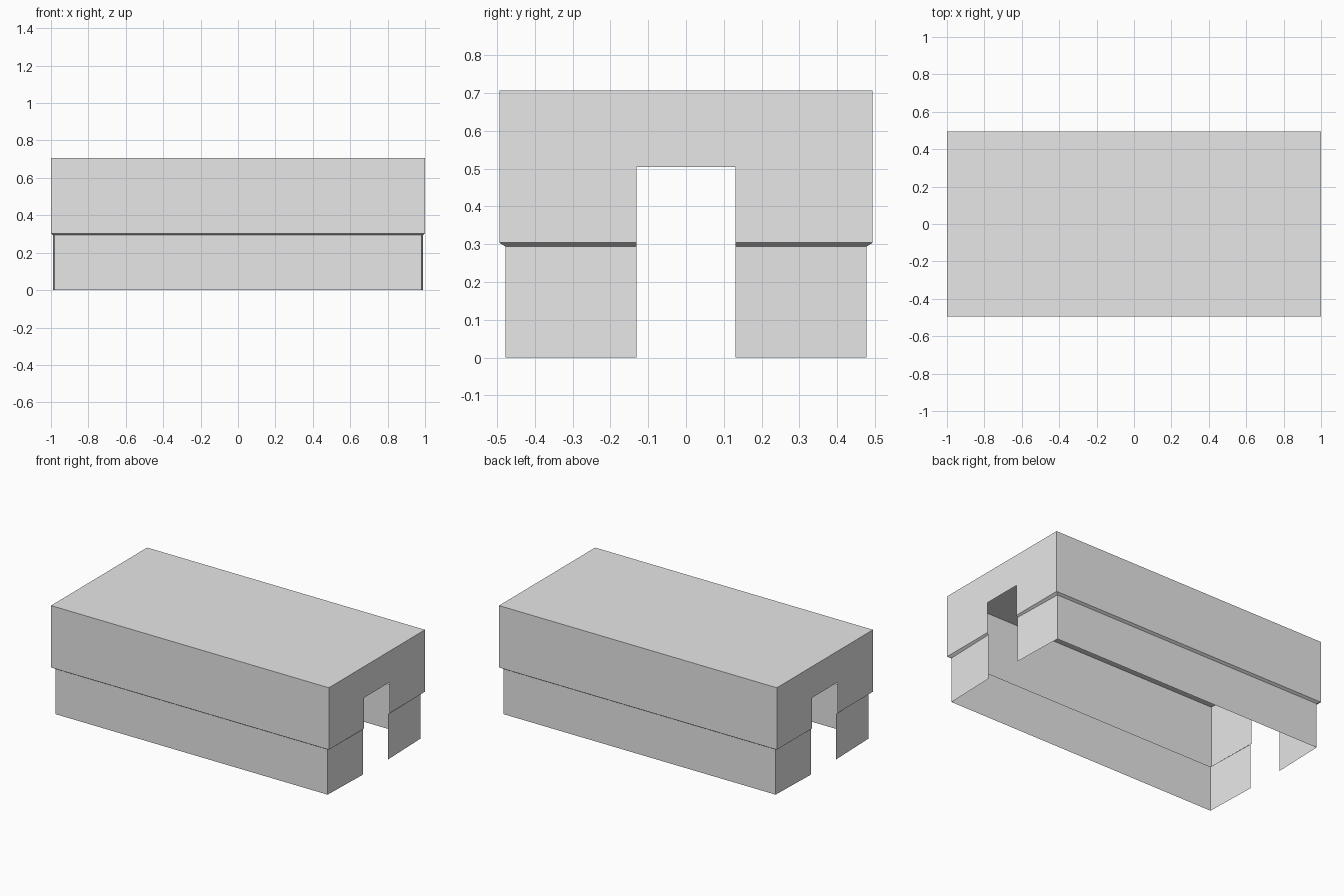
import bpy
import bmesh

cube = bpy.data.objects.get("Cube")
if cube:
    bpy.data.objects.remove(cube, do_unlink=True)

SLOT = 0.131       # half width of the end openings
SLOT_TOP = 0.504
LEDGE_LOW, LEDGE_HIGH = 0.294, 0.304
TOP = 0.707

grey = bpy.data.materials.new("light_grey")
grey.use_nodes = True
grey.diffuse_color = (0.8, 0.8, 0.8, 1)
grey.node_tree.nodes["Principled BSDF"].inputs["Base Color"].default_value = grey.diffuse_color


def make_object(name, quads):
    """Build an open sheet from a list of outward-facing quads."""
    bm = bmesh.new()
    for quad in quads:
        bm.faces.new([bm.verts.new(p) for p in quad])
    bmesh.ops.remove_doubles(bm, verts=bm.verts, dist=0.0001)
    mesh = bpy.data.meshes.new(name)
    bm.to_mesh(mesh)
    bm.free()
    mesh.materials.append(grey)
    obj = bpy.data.objects.new(name, mesh)
    bpy.context.collection.objects.link(obj)
    return obj


def ring(z, corner_x, corner_y, slot_x):
    """Plan of one half wall, from one end opening round to the other."""
    return [(slot_x, SLOT, z), (corner_x, corner_y, z),
            (-corner_x, corner_y, z), (-slot_x, SLOT, z)]


def loft(rings):
    return [(low[i], low[i + 1], high[i + 1], high[i])
            for low, high in zip(rings, rings[1:]) for i in range(3)]


def mirror_y(obj):
    mod = obj.modifiers.new("Mirror", 'MIRROR')
    mod.use_axis = (False, True, False)
    mod.use_mirror_merge = False


# Inset lower walls, with a narrow sloping ledge above
lower = [ring(z, 0.98, 0.478, 0.99) for z in (0, LEDGE_LOW)]
upper = [ring(z, 1, 0.494, 1) for z in (LEDGE_HIGH, SLOT_TOP, TOP)]
mirror_y(make_object("lower_walls", loft(lower)))
mirror_y(make_object("ledge", loft([lower[-1], upper[0]])))

# Wider upper walls
mirror_y(make_object("upper_walls", loft(upper)))

# Panels over the two end openings
make_object("opening_lintels", [
    [(s, -s * SLOT, SLOT_TOP), (s, s * SLOT, SLOT_TOP),
     (s, s * SLOT, TOP), (s, -s * SLOT, TOP)] for s in (1, -1)])

# Flat top sheet
make_object("top_panel", [[(-1, -0.494, TOP), (1, -0.494, TOP),
                           (1, 0.494, TOP), (-1, 0.494, TOP)]])
